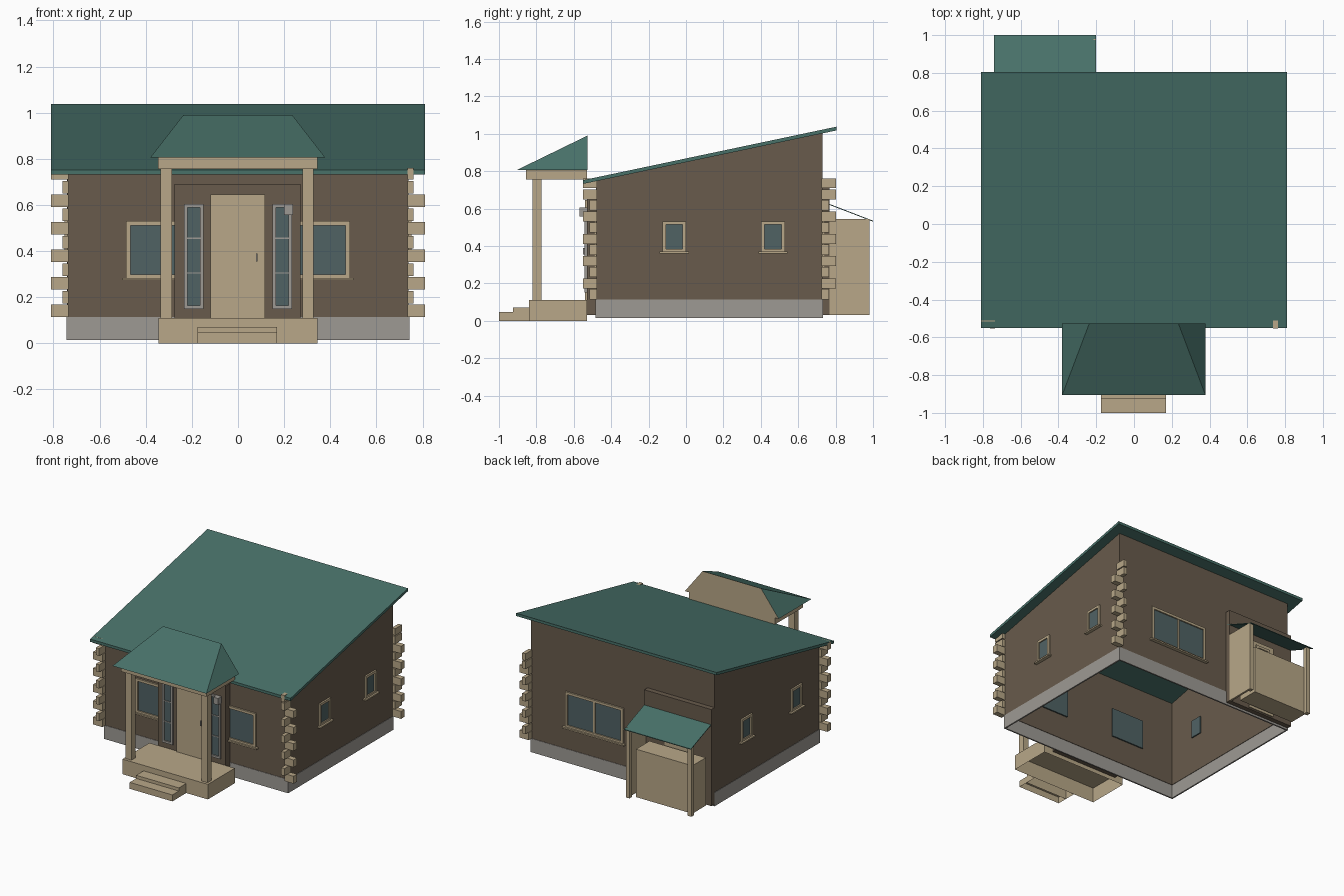
import bpy, bmesh

if "Cube" in bpy.data.objects:
    bpy.data.objects.remove(bpy.data.objects["Cube"])


def material(name, r, g, b):
    lin = [((c / 255 + 0.055) / 1.055) ** 2.4 for c in (r, g, b)]
    m = bpy.data.materials.new(name)
    m.diffuse_color = (*lin, 1)
    m.use_nodes = True
    m.node_tree.nodes["Principled BSDF"].inputs["Base Color"].default_value = m.diffuse_color
    return m


TAN = material("light_timber", 184, 167, 136)
BROWN = material("brown_wall", 104, 91, 76)
GRAY = material("gray_stone", 158, 154, 148)
GLASS = material("window_glass", 80, 98, 100)
GREEN = material("green_roof", 72, 113, 105)


def mesh(name, verts, faces, *mats):
    me = bpy.data.meshes.new(name)
    me.from_pydata(verts, [], faces)
    for m in mats:
        me.materials.append(m)
    bm = bmesh.new()
    bm.from_mesh(me)
    bmesh.ops.recalc_face_normals(bm, faces=bm.faces)
    bm.to_mesh(me)
    bm.free()
    ob = bpy.data.objects.new(name, me)
    bpy.context.collection.objects.link(ob)
    return ob


def prism(name, profile, x0, x1, mat):
    """Extrude a (y, z) profile along x."""
    n = len(profile)
    verts = [(x, y, z) for x in (x0, x1) for y, z in profile]
    faces = [tuple(range(n)), tuple(range(n, 2 * n))]
    faces += [(i, (i + 1) % n, n + (i + 1) % n, n + i) for i in range(n)]
    return mesh(name, verts, faces, mat)


def box(name, x0, x1, y0, y1, z0, z1, mat, open_bottom=False):
    verts = [(x, y, z) for z in (z0, z1) for x, y in ((x0, y0), (x1, y0), (x1, y1), (x0, y1))]
    faces = [(4, 5, 6, 7)] + [(i, (i + 1) % 4, 4 + (i + 1) % 4, 4 + i) for i in range(4)]
    if not open_bottom:
        faces.append((0, 1, 2, 3))
    return mesh(name, verts, faces, mat)


X, YF, YB = 0.74, -0.48, 0.73


def roof_z(y):
    return 0.752 + (y + 0.55) * 0.211


def shell(name, e, z0, tops, mat):
    """Thin four sided wall ring, open above and below."""
    ring = [(-X - e, YF - e), (X + e, YF - e), (X + e, YB + e), (-X - e, YB + e)]
    verts = [(x, y, z0) for x, y in ring] + [(x, y, tops(y)) for x, y in ring]
    ob = mesh(name, verts, [(i, (i + 1) % 4, 4 + (i + 1) % 4, 4 + i) for i in range(4)], mat)
    s = ob.modifiers.new("thickness", 'SOLIDIFY')
    s.thickness, s.offset = 0.015, -1
    return ob


def on_wall(name, side, u0, u1, d0, d1, z0, z1, mat):
    """Box on a wall: u runs along the wall, d is the distance outwards."""
    if side == "front":
        return box(name, u0, u1, YF - d1, YF - d0, z0, z1, mat)
    if side == "back":
        return box(name, u0, u1, YB + d0, YB + d1, z0, z1, mat)
    if side == "right":
        return box(name, X + d0, X + d1, u0, u1, z0, z1, mat)
    return box(name, -X - d1, -X - d0, u0, u1, z0, z1, mat)


def window(side, u0, u1, z0, z1, mullions=(), rails=(), d=0.0, w=0.018, mat=TAN, sill=True):
    n = side + "_window_"
    on_wall(n + "glass", side, u0 + w, u1 - w, d - 0.02, d + 0.003, z0 + w, z1 - w, GLASS)
    for a, b, c, e in ((u0, u0 + w, z0, z1), (u1 - w, u1, z0, z1),
                       (u0 + w, u1 - w, z0, z0 + w), (u0 + w, u1 - w, z1 - w, z1)):
        on_wall(n + "frame", side, a, b, d - 0.002, d + 0.012, c, e, mat)
    for u in mullions:
        on_wall(n + "mullion", side, u - 0.007, u + 0.007, d, d + 0.01, z0 + w, z1 - w, mat)
    for z in rails:
        on_wall(n + "rail", side, u0 + w, u1 - w, d, d + 0.008, z - 0.003, z + 0.003, mat)
    if sill:
        on_wall(n + "sill", side, u0 - 0.015, u1 + 0.015, d, d + 0.025, z0 - 0.006, z0 + 0.004, mat)


# Walls, foundation and main roof
shell("house_walls", 0, 0.115, lambda y: roof_z(y) - 0.01, BROWN)
shell("foundation", 0.003, 0.015, lambda y: 0.115, GRAY)
prism("main_roof", [(-0.55, roof_z(-0.55) - 0.02), (0.805, roof_z(0.805) - 0.02),
                    (0.805, roof_z(0.805)), (-0.55, roof_z(-0.55))], -0.81, 0.81, GREEN)

# Windows
window("front", -0.485, -0.18, 0.28, 0.53)
window("front", 0.18, 0.485, 0.28, 0.53)
for side, centres in (("right", (-0.063, 0.465)), ("left", (-0.21, 0.365))):
    for c in centres:
        window(side, c - 0.063, c + 0.063, 0.367, 0.532)
window("back", -0.01, 0.46, 0.275, 0.535, mullions=(0.225,))

# Entrance bay with door, side lights, lamp and handle
box("entrance_bay", -0.275, 0.272, -0.53, -0.478, 0.03, 0.69, BROWN)
box("front_door", -0.12, 0.117, -0.54, -0.525, 0.11, 0.645, TAN)
box("door_handle", 0.077, 0.085, -0.55, -0.538, 0.355, 0.39, GRAY)
for s in (-1, 1):
    window("front", s * 0.192 - 0.043, s * 0.192 + 0.043, 0.15, 0.605, rails=(0.305, 0.455),
           d=0.05, w=0.015, mat=GRAY, sill=False)
box("wall_lamp", 0.2, 0.238, -0.57, -0.53, 0.557, 0.605, GRAY)

# Front porch: platform, steps, posts, beam and hipped roof
box("porch_platform", -0.345, 0.345, -0.84, -0.53, 0, 0.11, TAN, True)
box("upper_step", -0.175, 0.17, -0.925, -0.84, 0, 0.07, TAN, True)
box("lower_step", -0.175, 0.17, -1.0, -0.925, 0, 0.047, TAN, True)
for x in (-0.311, 0.304):
    box("porch_post", x - 0.024, x + 0.024, -0.82, -0.773, 0.11, 0.76, TAN)
box("porch_beam", -0.347, 0.345, -0.855, -0.53, 0.755, 0.806, TAN)
hip = mesh("porch_roof",
           [(-0.38, -0.905, 0.806), (0.378, -0.905, 0.806), (0.378, -0.527, 0.806),
            (-0.38, -0.527, 0.806), (-0.237, -0.527, 0.99), (0.235, -0.527, 0.99)],
           [(0, 1, 5, 4), (1, 2, 5), (0, 4, 3), (2, 3, 4, 5), (0, 3, 2, 1)], GREEN, TAN)
hip.data.polygons[3].material_index = 1  # timber back gable
hip.data.polygons[4].material_index = 1  # timber soffit

# Interlocking log ends at three corners
P = 0.119
for sx, sy, extra in ((-1, -1, "x"), (1, -1, "y"), (1, 1, "y")):
    wall_y = YF if sy < 0 else YB

    def log(along_x, z, h=0.054):
        lx, ly = (0.81, 0.035) if along_x else (0.762, 0.072)
        xs = sorted((sx * 0.735, sx * lx))
        ys = sorted((wall_y - sy * 0.005, wall_y + sy * ly))
        box("log_end", *xs, *ys, z, z + h, TAN)

    for k in range(5):
        log(True, 0.115 + k * P)
        log(False, 0.173 + k * P)
    log(extra == "x", 0.71, 0.05)

# Back entrance: bay, door, side panel, storage box, posts and lean-to roof
box("back_bay", -0.742, -0.2, 0.728, 0.768, 0.03, 0.735, BROWN)
box("back_door", -0.58, -0.37, 0.76, 0.775, 0.04, 0.57, TAN)
window("back", -0.54, -0.42, 0.42, 0.54, d=0.044, sill=False)
box("side_panel", -0.215, -0.2, 0.768, 0.98, 0.03, 0.545, TAN)
box("storage_box", -0.72, -0.265, 0.8, 0.955, 0.04, 0.39, TAN)
for x in (-0.215, -0.715):
    box("back_post", x - 0.015, x + 0.015, 0.95, 0.98, 0.03, 0.54, TAN)
prism("back_roof", [(0.74, 0.630), (1.0, 0.53), (1.0, 0.535), (0.74, 0.635)], -0.74, -0.2, GREEN)
